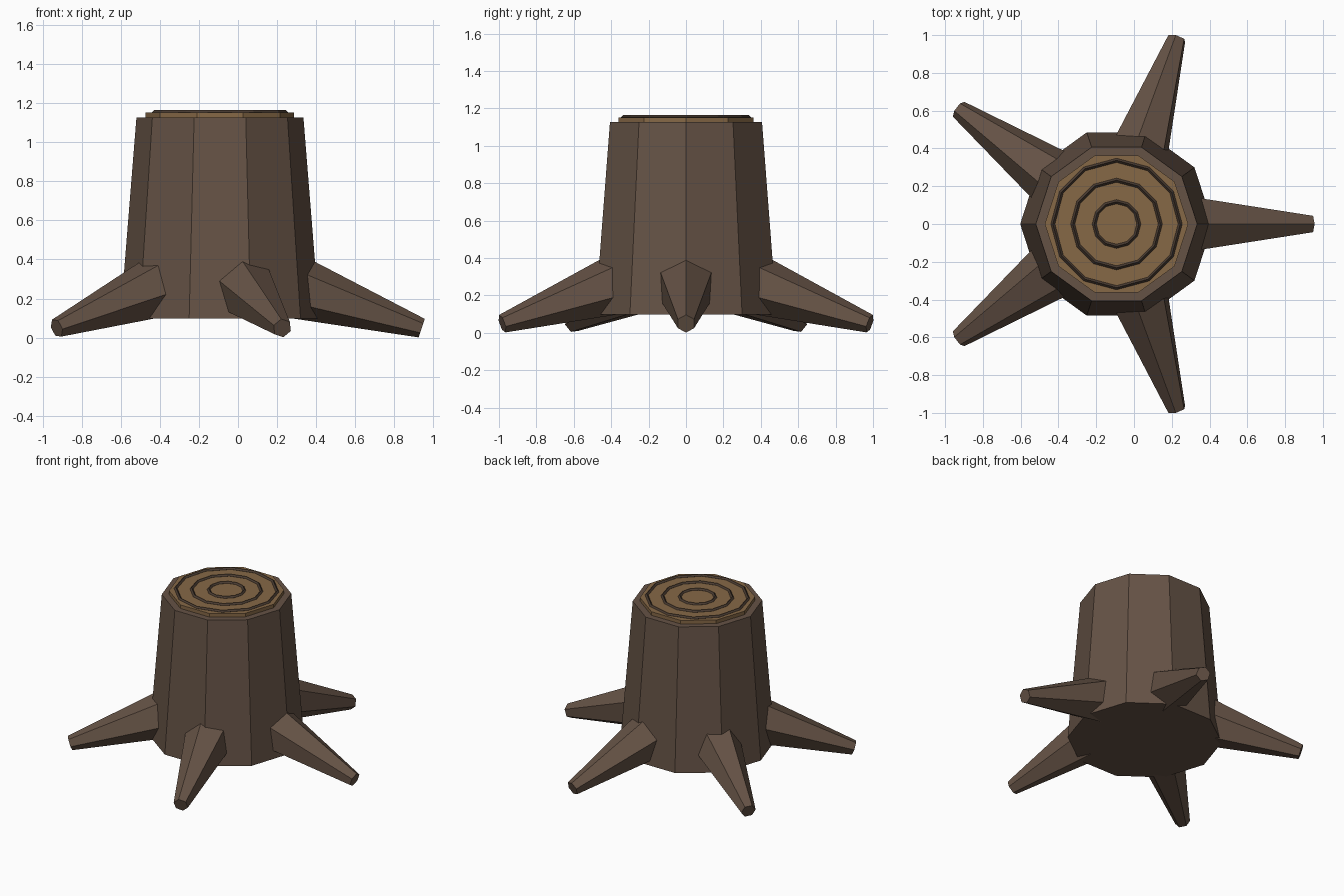
import bpy, bmesh
from math import radians, cos, sin, pi
from mathutils import Vector, Matrix

if "Cube" in bpy.data.objects:
    bpy.data.objects.remove(bpy.data.objects["Cube"])

CX = -0.0925  # trunk axis offset in x


def material(name, rgb):
    m = bpy.data.materials.new(name)
    m.diffuse_color = (*rgb, 1)
    m.use_nodes = True
    m.node_tree.nodes["Principled BSDF"].inputs["Base Color"].default_value = m.diffuse_color
    return m


bark = material("bark", (0.13, 0.085, 0.06))
wood = material("cut_wood", (0.24, 0.14, 0.062))
dark = material("ring_wood", (0.065, 0.043, 0.03))


def frustum(name, start, end, r1, r2, sides, mat):
    """Flat-sided tapered cylinder running from start to end."""
    start, end = Vector(start), Vector(end)
    axis = end - start
    rot = Vector((0, 0, 1)).rotation_difference(axis).to_matrix().to_4x4()
    bm = bmesh.new()
    bmesh.ops.create_cone(
        bm, cap_ends=True, segments=sides, radius1=r1, radius2=r2,
        depth=axis.length,
        matrix=Matrix.Translation((start + end) / 2) @ rot @ Matrix.Rotation(pi / 2, 4, 'Z'))
    me = bpy.data.meshes.new(name)
    bm.to_mesh(me)
    bm.free()
    ob = bpy.data.objects.new(name, me)
    bpy.context.collection.objects.link(ob)
    me.materials.append(mat)
    return ob


# Trunk and the raised cut face
frustum("trunk", (CX, 0, 0.098), (CX, 0, 1.126), 0.51, 0.4275, 10, bark)
frustum("cut_face", (CX, 0, 1.10), (CX, 0, 1.152), 0.38, 0.38, 10, wood)

# Growth rings
for i, r in enumerate((0.118, 0.232, 0.337)):
    bpy.ops.mesh.primitive_torus_add(
        location=(CX, 0, 1.153), major_radius=r, minor_radius=0.011,
        major_segments=12, minor_segments=4)
    ring = bpy.context.object
    ring.name = f"growth_ring_{i + 1}"
    ring.data.materials.append(dark)

# Five hexagonal roots sloping down and outwards
tilt, length = radians(18), 0.7
for i in range(5):
    a = i * 2 * pi / 5
    out = Vector((cos(a), sin(a), 0))
    direction = out * cos(tilt) - Vector((0, 0, sin(tilt)))
    tip = Vector((CX, 0, 0.0485)) + out * 1.033
    frustum(f"root_{i + 1}", tip - direction * length, tip, 0.1665, 0.05, 6, bark)
